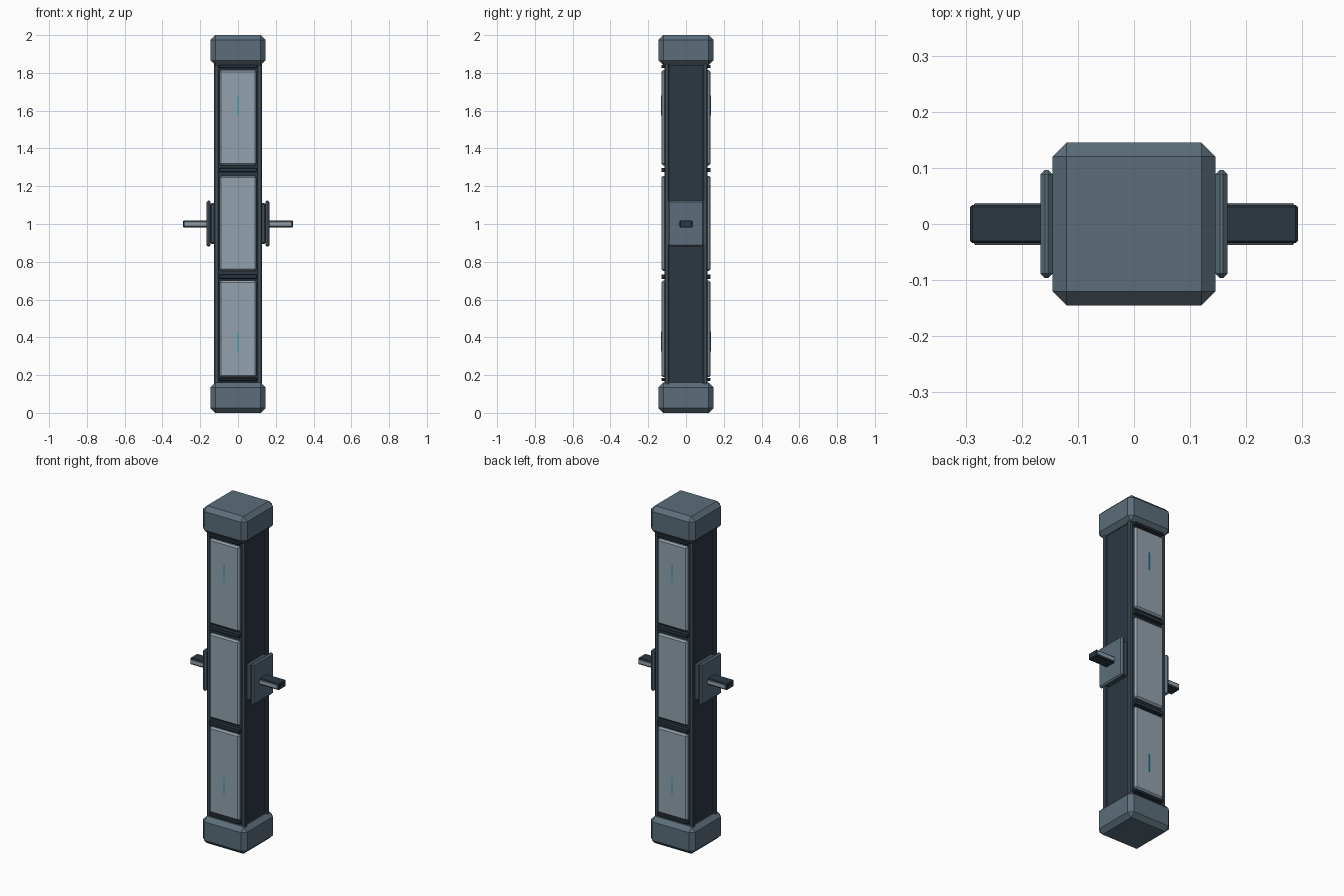
import bpy, bmesh
from mathutils import Vector

if "Cube" in bpy.data.objects:
    bpy.data.objects.remove(bpy.data.objects["Cube"])


def material(name, rgb):
    m = bpy.data.materials.new(name)
    m.diffuse_color = (*rgb, 1)
    m.use_nodes = True
    m.node_tree.nodes["Principled BSDF"].inputs["Base Color"].default_value = m.diffuse_color
    return m


DARK = material("dark_slate", (0.025, 0.04, 0.055))
RAIL = material("rail_slate", (0.055, 0.085, 0.11))
MID = material("mid_slate", (0.105, 0.155, 0.195))
LIGHT = material("light_grey", (0.29, 0.36, 0.42))
CYAN = material("cyan", (0.02, 0.35, 0.45))


def box(name, lo, hi, mat, bevel=0.0):
    """Chamfered box between two corners."""
    lo, hi = Vector(lo), Vector(hi)
    bm = bmesh.new()
    bmesh.ops.create_cube(bm, size=1)
    for v in bm.verts:
        v.co = Vector(c * s for c, s in zip(v.co, hi - lo)) + (lo + hi) / 2
    if bevel:
        bmesh.ops.bevel(bm, geom=bm.edges[:], offset=bevel, segments=1,
                        profile=0.5, affect='EDGES')
    bmesh.ops.recalc_face_normals(bm, faces=bm.faces)
    me = bpy.data.meshes.new(name)
    bm.to_mesh(me)
    bm.free()
    me.materials.append(mat)
    ob = bpy.data.objects.new(name, me)
    bpy.context.collection.objects.link(ob)
    return ob


def span(a, b, s):
    """Interval a..b mirrored by sign s, in ascending order."""
    return sorted((a * s, b * s))


# central column and end caps
box("core", (-0.115, -0.107, 0.1), (0.115, 0.107, 1.9), DARK, 0.006)
for name, z in (("bottom_cap", 0.0), ("top_cap", 1.84)):
    box(name, (-0.145, -0.145, z), (0.145, 0.145, z + 0.16), MID, 0.025)

# corner rails
for sx in (-1, 1):
    for sy in (-1, 1):
        x, y = span(0.102, 0.126, sx), span(0.089, 0.114, sy)
        box("corner_rail", (x[0], y[0], 0.14), (x[1], y[1], 1.86), RAIL, 0.005)

# front and back: panels, dividing bars, glowing slits
for sy in (-1, 1):
    y = span(0.105, 0.131, sy)
    for z0, z1 in ((0.19, 0.7), (0.752, 1.255), (1.31, 1.815)):
        box("panel", (-0.098, y[0], z0), (0.098, y[1], z1), LIGHT, 0.009)
    for z in (0.178, 0.721, 1.286, 1.834):
        h = 0.011 if 0.5 < z < 1.5 else 0.008
        box("divider_bar", (-0.1, y[0], z - h), (0.1, y[1], z + h), DARK, 0.003)
    y = span(0.125, 0.133, sy)
    for z in (0.378, 1.628):
        box("light_slit", (-0.003, y[0], z - 0.053), (0.003, y[1], z + 0.053), CYAN)

# side mounts and handles
for sx in (-1, 1):
    x = span(0.11, 0.147, sx)
    box("mount_base", (x[0], -0.08, 0.895), (x[1], 0.08, 1.11), RAIL, 0.006)
    x = span(0.145, 0.167, sx)
    box("mount_plate", (x[0], -0.096, 0.88), (x[1], 0.096, 1.124), MID, 0.008)
    x = span(0.15, 0.292, sx)
    box("handle", (x[0], -0.034, 0.981), (x[1], 0.034, 1.019), DARK, 0.004)
    x = span(0.16, 0.285, sx)
    for sy in (-1, 1):
        y = span(0.03, 0.037, sy)
        box("handle_strip", (x[0], y[0], 0.988), (x[1], y[1], 1.012), LIGHT, 0.002)
